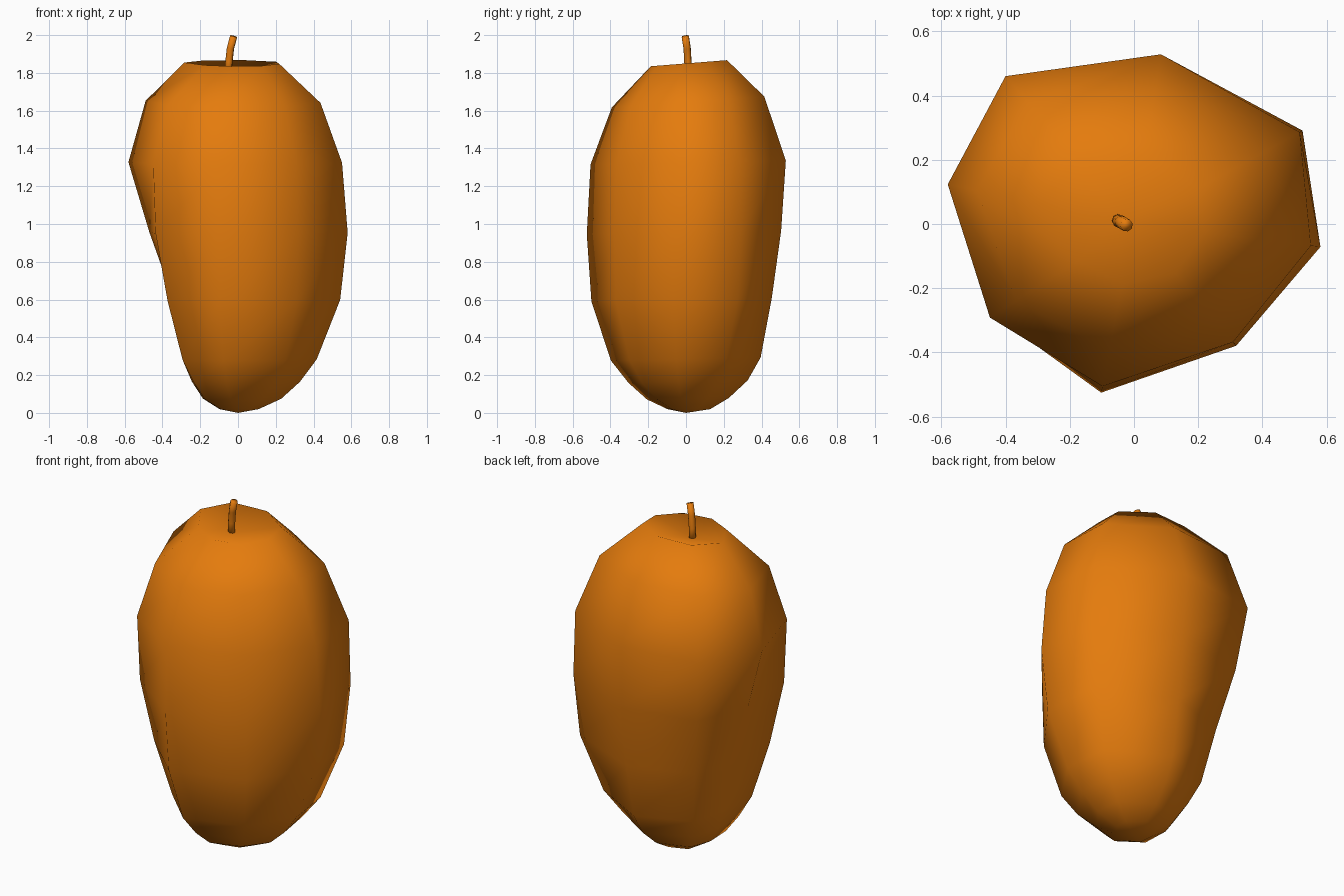
import bpy, bmesh, math
from mathutils import Vector

if "Cube" in bpy.data.objects:
    bpy.data.objects.remove(bpy.data.objects["Cube"])

orange = bpy.data.materials.new("ripe orange")
orange.diffuse_color = (0.78, 0.2, 0.004, 1)
orange.use_nodes = True
orange.node_tree.nodes["Principled BSDF"].inputs["Base Color"].default_value = orange.diffuse_color

# Fruit body: eight-sided rings, each (height, tilt along y, radius per side)
ANGLES = [math.radians(a) for a in (-7, 29, 81, 131, 168, 213, 259, 310)]
RINGS = [
    (0.02, 0.00, (0.11, 0.12, 0.13, 0.12, 0.10, 0.11, 0.10, 0.10)),
    (0.075, 0.02, (0.23, 0.24, 0.23, 0.22, 0.19, 0.21, 0.21, 0.20)),
    (0.165, 0.02, (0.33, 0.34, 0.33, 0.29, 0.25, 0.28, 0.31, 0.305)),
    (0.285, 0.02, (0.42, 0.44, 0.40, 0.36, 0.29, 0.35, 0.405, 0.39)),
    (0.60, 0.02, (0.545, 0.565, 0.46, 0.44, 0.35, 0.445, 0.51, 0.485)),
    (0.955, 0.02, (0.585, 0.60, 0.51, 0.545, 0.48, 0.52, 0.535, 0.495)),
    (1.325, 0.02, (0.555, 0.59, 0.535, 0.61, 0.593, 0.535, 0.515, 0.48)),
    (1.645, 0.07, (0.44, 0.46, 0.42, 0.50, 0.50, 0.44, 0.40, 0.38)),
    (1.85, 0.08, (0.22, 0.23, 0.22, 0.27, 0.29, 0.21, 0.19, 0.20)),
]


def finish(bm, name):
    bmesh.ops.recalc_face_normals(bm, faces=bm.faces)
    for f in bm.faces:
        f.smooth = True
    mesh = bpy.data.meshes.new(name)
    bm.to_mesh(mesh)
    bm.free()
    mesh.materials.append(orange)
    bpy.context.collection.objects.link(bpy.data.objects.new(name, mesh))


def skin(bm, rings):
    for lo, hi in zip(rings, rings[1:]):
        n = len(lo)
        for i in range(n):
            j = (i + 1) % n
            bm.faces.new((lo[i], lo[j], hi[j], hi[i]))


def fan(bm, ring, point):
    tip = bm.verts.new(point)
    for a, b in zip(ring, ring[1:] + ring[:1]):
        bm.faces.new((a, b, tip))


bm = bmesh.new()
rings = []
for z, tilt, radii in RINGS:
    ring = []
    for a, r in zip(ANGLES, radii):
        x, y = r * math.cos(a), r * math.sin(a)
        ring.append(bm.verts.new((x, y, z + tilt * y)))
    rings.append(ring)
skin(bm, rings)
fan(bm, rings[0], (0, 0, 0))            # rounded base
fan(bm, rings[-1], (-0.04, 0.01, 1.80))  # dimple under the stem
finish(bm, "fruit_body")

# Stem: thin bent tube rising out of the dimple
PATH = [Vector(p) for p in ((-0.05, 0.012, 1.78), (-0.048, 0.01, 1.86),
                            (-0.04, 0.006, 1.93), (-0.023, -0.004, 1.994))]
bm = bmesh.new()
rings = []
for k, p in enumerate(PATH):
    d = PATH[min(k + 1, 3)] - PATH[max(k - 1, 0)]
    q = d.to_track_quat('Z', 'Y')
    rings.append([bm.verts.new(p + q @ Vector((0.02 * math.cos(t), 0.02 * math.sin(t), 0)))
                  for t in (math.tau * i / 8 for i in range(8))])
skin(bm, rings)
bm.faces.new(rings[0])
bm.faces.new(rings[-1])
finish(bm, "stem")
